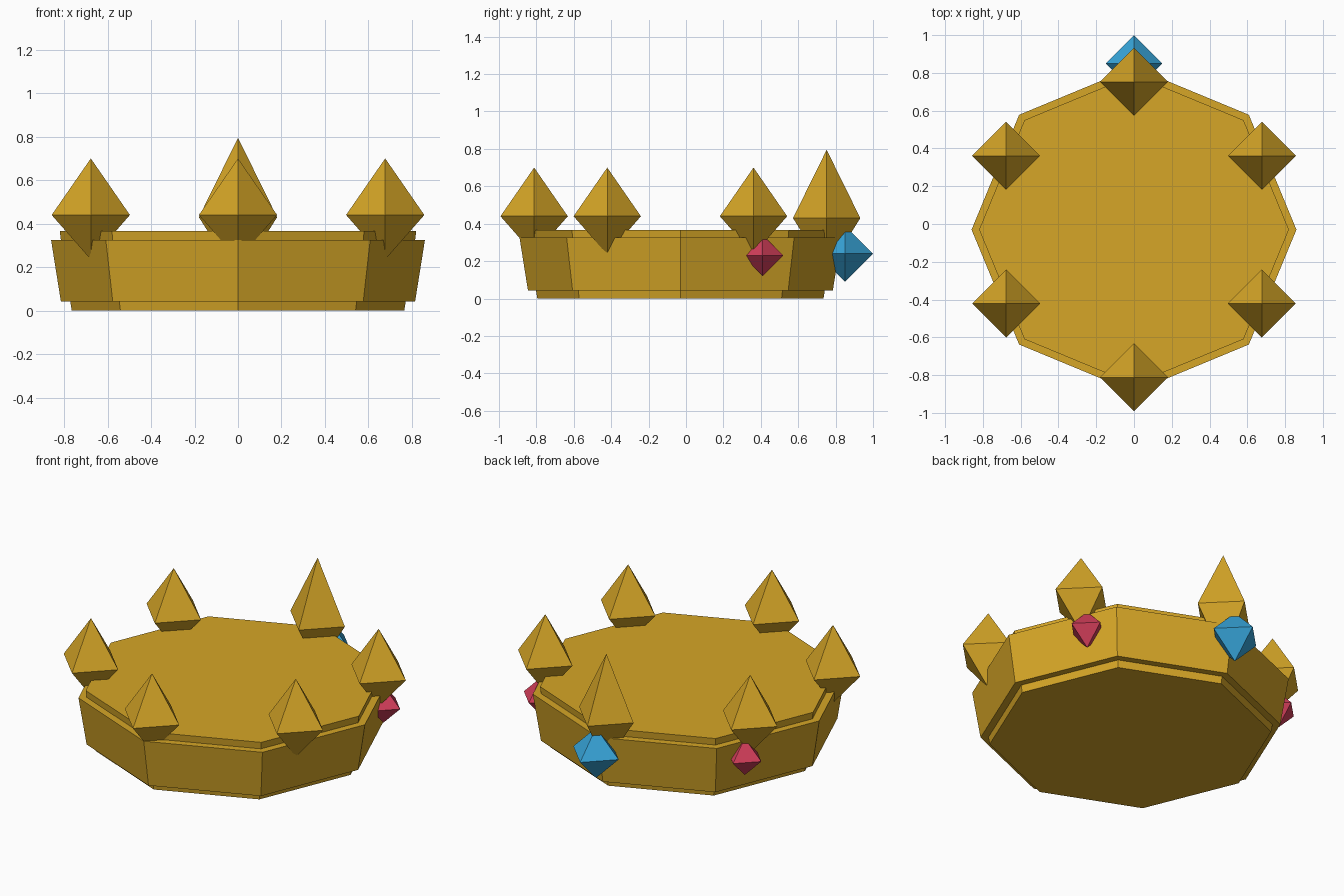
import bpy
import math
from mathutils import Vector

cube = bpy.data.objects.get("Cube")
if cube:
    bpy.data.objects.remove(cube, do_unlink=True)


def make_material(name, color):
    mat = bpy.data.materials.new(name)
    mat.use_nodes = True
    mat.diffuse_color = (*color, 1)
    mat.node_tree.nodes["Principled BSDF"].inputs["Base Color"].default_value = (*color, 1)
    return mat


gold = make_material("gold", (0.67, 0.38, 0.02))
red = make_material("ruby red", (0.65, 0.048, 0.102))
blue = make_material("sapphire blue", (0.038, 0.37, 0.69))

CENTRE_Y = -0.03


def build(name, verts, faces, mat):
    mesh = bpy.data.meshes.new(name)
    mesh.from_pydata(verts, [], faces)
    mesh.materials.append(mat)
    obj = bpy.data.objects.new(name, mesh)
    bpy.context.collection.objects.link(obj)
    return obj


def lathe(name, profile, sides, mat):
    """Revolve (radius, z) points and cap both ends."""
    verts = []
    for r, z in profile:
        for i in range(sides):
            a = math.tau * i / sides
            verts.append((r * math.cos(a), CENTRE_Y + r * math.sin(a), z))
    faces = [tuple(reversed(range(sides)))]
    for k in range(len(profile) - 1):
        for i in range(sides):
            j = (i + 1) % sides
            a, b = k * sides, (k + 1) * sides
            faces.append((a + i, a + j, b + j, b + i))
    last = (len(profile) - 1) * sides
    faces.append(tuple(range(last, last + sides)))
    return build(name, verts, faces, mat)


def bipyramid(name, centre, radius, up, down, mat):
    """Four-sided double pyramid with corners on the x and y axes."""
    offsets = [(radius, 0, 0), (0, radius, 0), (-radius, 0, 0), (0, -radius, 0),
               (0, 0, up), (0, 0, -down)]
    verts = [Vector(centre) + Vector(o) for o in offsets]
    faces = []
    for i in range(4):
        j = (i + 1) % 4
        faces += [(i, j, 4), (j, i, 5)]
    return build(name, verts, faces, mat)


# Octagonal base: foot, wide flared band, raised lid
lathe("crown_base", [(0.765, 0), (0.772, 0.043), (0.815, 0.043),
                     (0.86, 0.325), (0.815, 0.325), (0.82, 0.366)], 8, gold)

# Six points around the rim, the back one stretched taller
for i in range(6):
    a = math.radians(90 + 60 * i)
    x, y = 0.782 * math.cos(a), CENTRE_Y + 0.782 * math.sin(a)
    if i == 0:
        bipyramid("tall_back_point", (x, y, 0.43), 0.18, 0.365, 0.287, gold)
    else:
        bipyramid(f"crown_point_{i}", (x, y, 0.44), 0.18, 0.26, 0.205, gold)

# Jewels
bipyramid("back_jewel", (0, 0.85, 0.24), 0.15, 0.15, 0.15, blue)
for side, name in ((1, "left_jewel"), (-1, "right_jewel")):
    bipyramid(name, (side * 0.675, 0.41, 0.23), 0.11, 0.11, 0.11, red)
